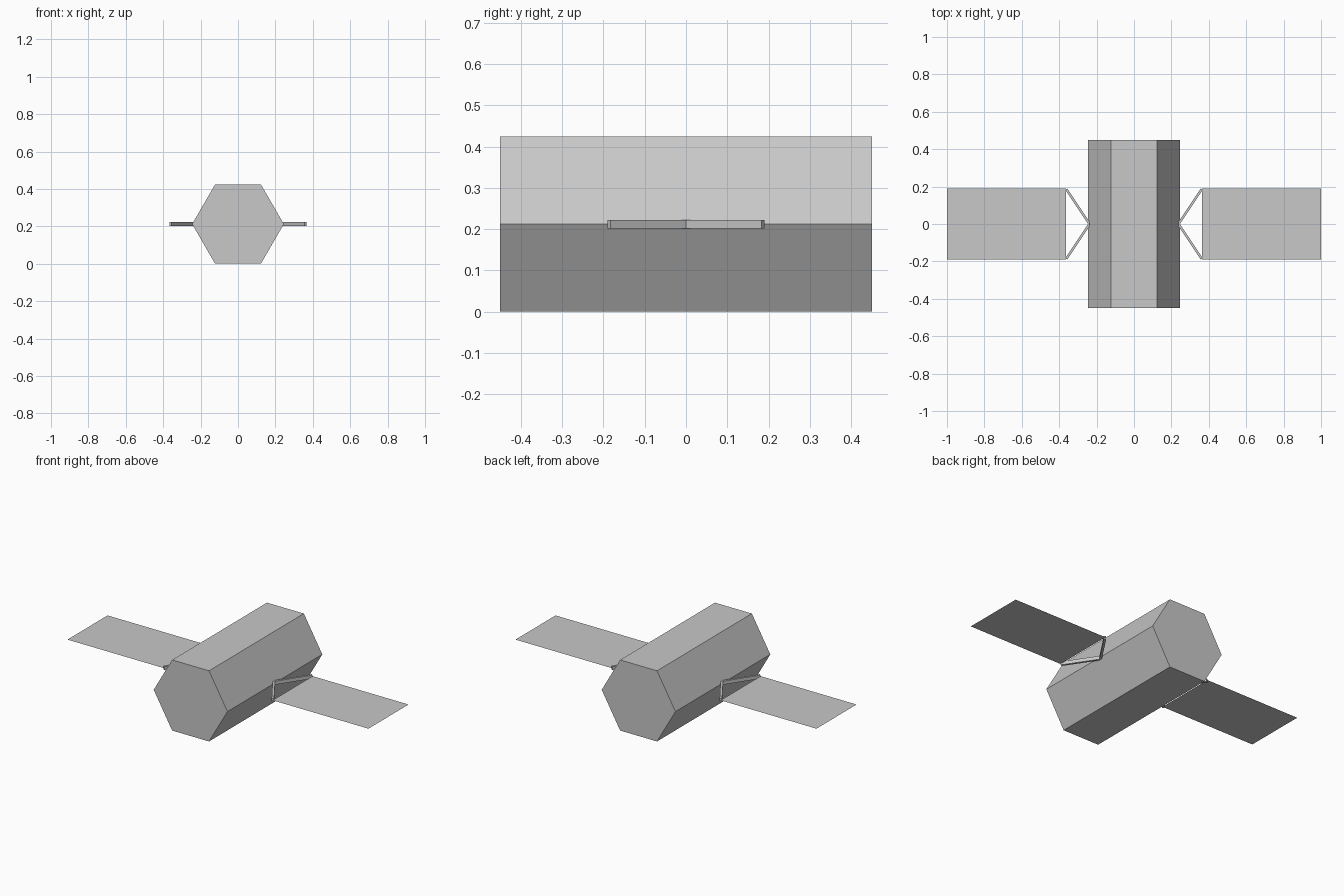
import bpy, bmesh, math
from mathutils import Matrix, Vector

cube = bpy.data.objects.get("Cube")
if cube:
    bpy.data.objects.remove(cube, do_unlink=True)

RADIUS = 0.245                                # hexagon corner radius
MID = RADIUS * math.cos(math.radians(30))     # height of the centre line

grey = bpy.data.materials.new("light_grey")
grey.use_nodes = True
colour = (0.578, 0.578, 0.578, 1)
grey.diffuse_color = colour
grey.node_tree.nodes["Principled BSDF"].inputs["Base Color"].default_value = colour


def add_object(name, bm):
    mesh = bpy.data.meshes.new(name)
    bmesh.ops.recalc_face_normals(bm, faces=bm.faces)
    bm.to_mesh(mesh)
    bm.free()
    mesh.materials.append(grey)
    obj = bpy.data.objects.new(name, mesh)
    bpy.context.collection.objects.link(obj)
    return obj


# Hexagonal body lying along y, with corners pointing to the sides
bm = bmesh.new()
bmesh.ops.create_cone(bm, cap_ends=True, segments=6, radius1=RADIUS, radius2=RADIUS, depth=0.9)
first = max(bm.verts, key=lambda v: v.co.x).co
bmesh.ops.rotate(bm, verts=bm.verts, matrix=Matrix.Rotation(-math.atan2(first.y, first.x), 3, "Z"))
bmesh.ops.rotate(bm, verts=bm.verts, matrix=Matrix.Rotation(math.pi / 2, 3, "X"))
# Make sure the flats face up and down
if max(v.co.z for v in bm.verts) > RADIUS - 0.01:
    bmesh.ops.rotate(bm, verts=bm.verts, matrix=Matrix.Rotation(math.pi / 6, 3, "Y"))
add_object("body", bm).location.z = MID


def add_panel(name, side):
    """Paper-thin solar panel."""
    bm = bmesh.new()
    corners = [(0.363, -0.19), (1, -0.19), (1, 0.19), (0.363, 0.19)]
    face = bm.faces.new([bm.verts.new((side * x, y, MID)) for x, y in corners])
    obj = add_object(name, bm)
    if obj.data.polygons[0].normal.z < 0:
        obj.data.flip_normals()


def add_strut(name, side, end):
    """Rectangular bar from the body corner to a panel corner."""
    a, b = Vector((side * 0.238, 0, MID)), Vector((side * 0.362, end * 0.186, MID))
    d = b - a
    bm = bmesh.new()
    bmesh.ops.create_cube(bm, size=1)
    bmesh.ops.scale(bm, verts=bm.verts, vec=(d.length, 0.013, 0.021))
    bmesh.ops.rotate(bm, verts=bm.verts, matrix=Matrix.Rotation(math.atan2(d.y, d.x), 3, "Z"))
    bmesh.ops.translate(bm, verts=bm.verts, vec=(a + b) / 2)
    add_object(name, bm)


for side_name, side in (("left", 1), ("right", -1)):
    add_panel(f"{side_name}_solar_panel", side)
    for end_name, end in (("front", -1), ("back", 1)):
        add_strut(f"{side_name}_{end_name}_strut", side, end)
